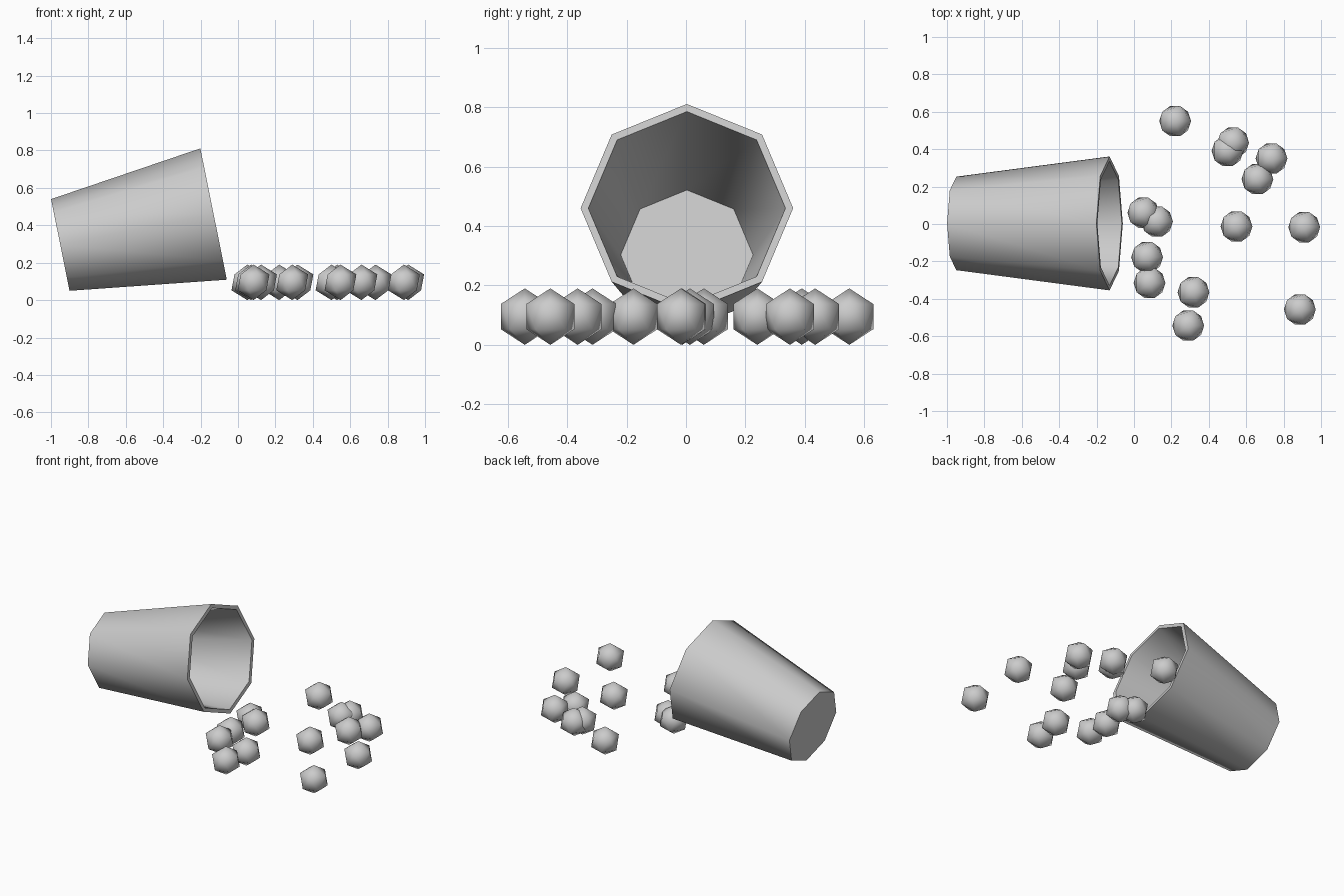
import bpy, bmesh, math
from mathutils import Matrix

cube = bpy.data.objects.get("Cube")
if cube:
    bpy.data.objects.remove(cube)

grey = bpy.data.materials.new("light grey")
grey.use_nodes = True
COLOUR = (0.6, 0.6, 0.6, 1)
grey.diffuse_color = COLOUR
grey.node_tree.nodes["Principled BSDF"].inputs["Base Color"].default_value = COLOUR


def add_object(name, bm, smooth_angle):
    mesh = bpy.data.meshes.new(name)
    bmesh.ops.recalc_face_normals(bm, faces=bm.faces)
    bm.to_mesh(mesh)
    bm.free()
    mesh.materials.append(grey)
    obj = bpy.data.objects.new(name, mesh)
    bpy.context.collection.objects.link(obj)
    bpy.ops.object.select_all(action="DESELECT")
    obj.select_set(True)
    bpy.context.view_layer.objects.active = obj
    bpy.ops.object.shade_smooth_by_angle(angle=math.radians(smooth_angle))
    return obj


# Cup: octagonal rings from outer base, over the rim, down to the inner floor
SIDES = 8
LENGTH = 0.836
profile = [(0.25, 0), (0.358, LENGTH), (0.332, LENGTH), (0.223, 0.04)]
bm = bmesh.new()
rings = []
for radius, height in profile:
    angles = [math.tau * i / SIDES for i in range(SIDES)]
    rings.append([bm.verts.new((radius * math.cos(a), radius * math.sin(a), height))
                  for a in angles])
for low, high in zip(rings, rings[1:]):
    for i in range(SIDES):
        j = (i + 1) % SIDES
        bm.faces.new((low[i], low[j], high[j], high[i]))
bm.faces.new(rings[0])
bm.faces.new(rings[-1])
cup = add_object("cup", bm, 60)
# Tipped over towards +x, mouth slightly raised
cup.matrix_world = (Matrix.Translation((-0.95, 0.003, 0.295))
                    @ Matrix.Rotation(math.radians(78.6), 4, "Y"))

# Spilled balls lying on the ground
BALL_RADIUS = 0.095
spots = [(0.22, 0.55), (0.53, 0.435), (0.5, 0.39), (0.735, 0.35), (0.66, 0.24),
         (0.05, 0.06), (0.123, 0.013), (0.07, -0.177), (0.083, -0.315),
         (0.548, -0.013), (0.91, -0.017), (0.318, -0.365), (0.29, -0.543),
         (0.887, -0.457)]
for number, (x, y) in enumerate(spots, 1):
    bm = bmesh.new()
    bmesh.ops.create_icosphere(bm, subdivisions=1, radius=BALL_RADIUS)
    ball = add_object(f"ball_{number}", bm, 60)
    ball.location = (x, y, BALL_RADIUS)
